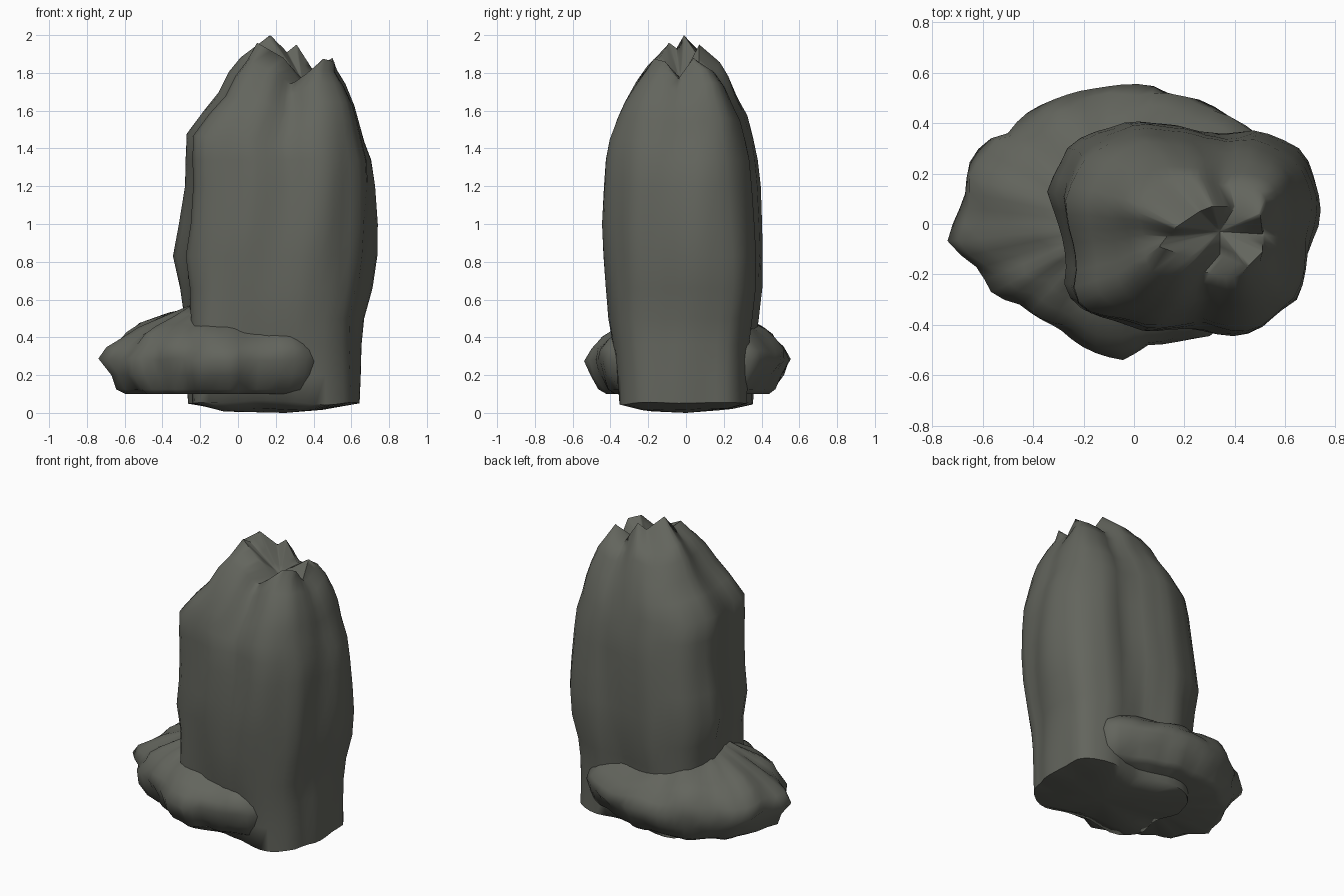
import bpy, bmesh, math
from mathutils import Vector, noise

if "Cube" in bpy.data.objects:
    bpy.data.objects.remove(bpy.data.objects["Cube"])

stone = bpy.data.materials.new("dark grey stone")
stone.diffuse_color = (0.125, 0.13, 0.11, 1)
stone.use_nodes = True
stone.node_tree.nodes["Principled BSDF"].inputs["Base Color"].default_value = stone.diffuse_color


def sample(keys, a, smooth=False):
    """Cyclic interpolation of (angle, values...) at angle a in degrees."""
    keys = sorted(keys)
    keys = [(keys[-1][0] - 360,) + keys[-1][1:]] + keys + [(keys[0][0] + 360,) + keys[0][1:]]
    for k, m in zip(keys, keys[1:]):
        if k[0] <= a <= m[0]:
            t = (a - k[0]) / max(m[0] - k[0], 1e-6)
            if smooth:
                t = t * t * (3 - 2 * t)
            return [p + (q - p) * t for p, q in zip(k[1:], m[1:])]


def polar(points, cx, cy):
    """Outline points as (angle, radius) around a centre."""
    return [(math.degrees(math.atan2(y - cy, x - cx)) % 360, math.hypot(x - cx, y - cy))
            for x, y in points]


def loft(name, rings, bottom, top):
    bm = bmesh.new()
    rows = [[bm.verts.new(p) for p in ring] for ring in rings]
    n = len(rows[0])
    for a, b in zip(rows, rows[1:]):
        for i in range(n):
            j = (i + 1) % n
            bm.faces.new((a[i], a[j], b[j], b[i]))
    lo, hi = bm.verts.new(bottom), bm.verts.new(top)
    for i in range(n):
        j = (i + 1) % n
        bm.faces.new((lo, rows[0][j], rows[0][i]))
        bm.faces.new((hi, rows[-1][i], rows[-1][j]))
    bmesh.ops.recalc_face_normals(bm, faces=bm.faces)
    me = bpy.data.meshes.new(name)
    bm.to_mesh(me)
    bm.free()
    me.materials.append(stone)
    ob = bpy.data.objects.new(name, me)
    bpy.context.collection.objects.link(ob)
    bpy.ops.object.select_all(action='DESELECT')
    ob.select_set(True)
    bpy.context.view_layer.objects.active = ob
    bpy.ops.object.shade_smooth_by_angle(angle=math.radians(70))
    return ob


# Tall standing stone: one outline fitted to the extents of each level
outline = polar([(-.33, .14), (-.25, .29), (-.15, .37), (-.03, .41), (.1, .40), (.25, .37),
                 (.38, .36), (.46, .38), (.58, .34), (.68, .28), (.72, .16), (.74, .05),
                 (.72, -.1), (.67, -.2), (.66, -.28), (.52, -.39), (.38, -.44), (.26, -.425),
                 (.1, -.42), (-.05, -.39), (-.2, -.36), (-.27, -.27), (-.27, -.15),
                 (-.29, -.03), (-.315, .07)], .2, 0)
levels = [  # z, left, right, front, back
    (.018, -.10, .47, -.24, .23), (.052, -.28, .665, -.355, .345), (.2, -.285, .67, -.37, .35),
    (.36, -.285, .67, -.39, .36), (.5, -.29, .675, -.41, .38), (.66, -.305, .71, -.42, .40),
    (.83, -.33, .73, -.435, .405), (1.0, -.305, .735, -.445, .40), (1.2, -.28, .735, -.44, .39),
    (1.34, -.275, .725, -.435, .375), (1.45, -.265, .695, -.42, .35), (1.56, -.18, .665, -.38, .32),
    (1.65, -.10, .635, -.34, .275), (1.75, -.045, .59, -.28, .23), (1.82, .02, .545, -.225, .18)]
crown = [  # angle, x, y, z of the peaks and notches around the summit pit
    (0, .51, -.04, 1.77), (28, .50, .04, 1.88), (62, .40, .07, 1.81), (100, .31, .07, 1.95),
    (125, .26, .05, 1.91), (165, .17, -.01, 2.0), (190, .13, -.05, 1.93), (212, .10, -.09, 1.96),
    (240, .24, -.14, 1.88), (272, .34, -.12, 1.73), (305, .45, -.17, 1.875), (335, .51, -.11, 1.86)]
N = 54
rings = []
for z, xl, xr, yf, yb in levels:
    ring = []
    for i in range(N):
        a = i * 360 / N
        r = sample(outline, a)[0]
        # the foot is more box-like than the middle
        r *= 1 + .07 * max(0, 1 - z / .6) * -math.cos(math.radians(4 * a))
        x, y = .2 + r * math.cos(math.radians(a)), r * math.sin(math.radians(a))
        x = xl + (x + .33) / 1.07 * (xr - xl)
        y = yf + (y + .44) / .85 * (yb - yf)
        # vertical flutes that deepen toward the summit, plus rough bumps
        dip = sample(crown, a, True)[2] - 1.88
        up = max(0, (z - .7) / 1.1)
        k = 1 + .75 * min(dip, .02) * up + .06 * noise.noise(Vector((x * 5.5, y * 5.5, z * 1.6)))
        zz = z + dip * .5 * up ** 2 * (z > 1.4)
        if z < .06:
            zz += .02 * noise.noise(Vector((x * 4, y * 4, 3)))
        ring.append((.2 + (x - .2) * k, y * k, zz))
    rings.append(ring)
top = [sample(crown, i * 360 / N, True) for i in range(N)]
rings.append([tuple(p) for p in top])
for s, h in [(.65, .6), (.3, .2)]:
    rings.append([(.34 + (x - .34) * s, -.03 + (y + .03) * s, 1.78 + (z - 1.78) * h)
                  for x, y, z in top])
loft("standing_stone", rings, (.25, 0, 0), (.34, -.03, 1.76))

# Low rock hugging the foot of the stone, its right part buried in the stone
foot = polar([(-.74, -.07), (-.67, .1), (-.65, .25), (-.59, .33), (-.5, .36), (-.44, .43),
              (-.3, .5), (-.13, .54), (.07, .55), (.15, .51), (.27, .49), (.4, .41), (.5, .36),
              (.5, .2), (.48, 0), (.45, -.25), (.385, -.40), (.33, -.43), (.2, -.46),
              (.05, -.48), (-.04, -.54), (-.18, -.5), (-.3, -.41), (-.45, -.32), (-.56, -.28),
              (-.61, -.18)], -.1, 0)
M = 60
rings = []
for z, s in [(.10, .78), (.125, .86), (.2, .94), (.28, 1), (.35, .97), (.41, .87),
             (.46, .74), (.52, .5), (.56, .33)]:
    ring = []
    for i in range(M):
        a = math.radians(i * 360 / M)
        r = sample(foot, i * 360 / M)[0]
        k = s
        if s < 1:
            k += .09 * noise.noise(Vector((3.5 * math.cos(a), 3.5 * math.sin(a), z * 8)))
        kx = k if math.cos(a) < 0 else 1 - (1 - k) * .5  # blunt right-hand ends
        # left tip tapers to a point
        if z > .3:
            kx -= .05 * max(0, -math.cos(a)) ** 4
        x, y = -.1 + r * kx * math.cos(a), r * k * math.sin(a)
        zz = z
        if z > .25:  # top slopes down gently to the right
            zz -= max(0, x + .3) * .06 * min(1, (z - .25) / .2)
            zz += .03 * noise.noise(Vector((x * 5, y * 5, 1)))
        ring.append((x, y, zz))
    rings.append(ring)
loft("foot_rock", rings, (-.1, 0, .1), (-.15, 0, .53))
